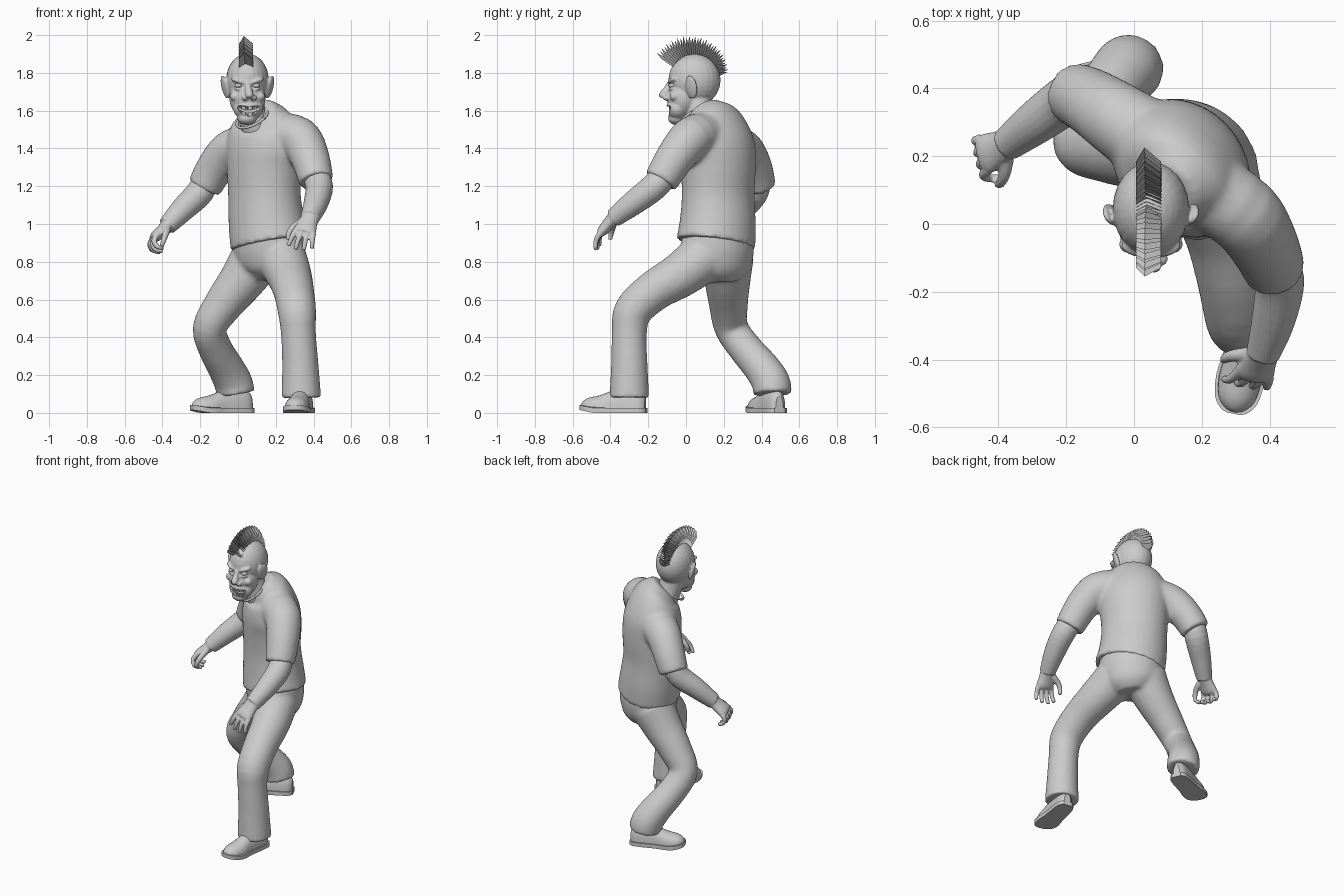
import bpy, bmesh, math
from mathutils import Vector as V, Matrix

if "Cube" in bpy.data.objects:
    bpy.data.objects.remove(bpy.data.objects["Cube"])

LAT = V((0.707, -0.707, 0))          # the body's own left; it faces (-x, -y)


def catmull(p, steps=4):
    out = []
    for i in range(len(p) - 1):
        a, b, c, d = p[max(i - 1, 0)], p[i], p[i + 1], p[min(i + 2, len(p) - 1)]
        for k in range(steps):
            t = k / steps
            out.append([0.5 * (2 * b[j] + (c[j] - a[j]) * t + (2 * a[j] - 5 * b[j] + 4 * c[j] - d[j]) * t * t
                               + (3 * b[j] - a[j] - 3 * c[j] + d[j]) * t ** 3) for j in range(len(b))])
    return out + [list(p[-1])]


def tube(bm, pts, side=LAT, n=20):
    """Loft ellipses along a smooth path of (x, y, z, half width[, half depth])."""
    pts = catmull([tuple(p) if len(p) == 5 else (*p, p[3]) for p in pts])
    rings = []
    for i, p in enumerate(pts):
        t = (V(pts[min(i + 1, len(pts) - 1)][:3]) - V(pts[max(i - 1, 0)][:3])).normalized()
        u = (side - t * side.dot(t)).normalized()
        w = t.cross(u)
        rings.append([bm.verts.new(V(p[:3]) + u * p[3] * math.cos(a) + w * p[4] * math.sin(a))
                      for a in (2 * math.pi * k / n for k in range(n))])
    for r, s in zip(rings, rings[1:]):
        for k in range(n):
            bm.faces.new((r[k], r[(k + 1) % n], s[(k + 1) % n], s[k]))
    bm.faces.new(rings[0][::-1])
    bm.faces.new(rings[-1])


def ball(bm, c, r, rot=(0, 0, 0)):
    m = Matrix.Translation(c)
    for ang, ax in zip(rot, 'XYZ'):
        m = m @ Matrix.Rotation(ang, 4, ax)
    return bmesh.ops.create_uvsphere(bm, u_segments=24, v_segments=16, radius=1,
                                     matrix=m @ Matrix.Diagonal((*r, 1)))['verts']


def finish(name, bm, voxel=0, smooth=0):
    bmesh.ops.recalc_face_normals(bm, faces=bm.faces)
    me = bpy.data.meshes.new(name)
    bm.to_mesh(me)
    bm.free()
    ob = bpy.data.objects.new(name, me)
    bpy.context.collection.objects.link(ob)
    if voxel:                         # fuse overlapping volumes into one skin
        m = ob.modifiers.new('fuse', 'REMESH')
        m.mode, m.voxel_size, m.use_smooth_shade = 'VOXEL', voxel, True
        s = ob.modifiers.new('relax', 'SMOOTH')
        s.factor, s.iterations = 0.5, smooth
    return ob


# shirt: torso, upper back and two short sleeves
bm = bmesh.new()
tube(bm, [(.168, .158, .895, .222, .197), (.152, .168, 1.0, .214, .19), (.14, .17, 1.15, .206, .178),
          (.14, .17, 1.3, .215, .183), (.14, .16, 1.42, .225, .178), (.132, .14, 1.53, .19, .145),
          (.115, .115, 1.58, .13, .11), (.1, .1, 1.605, .085, .08)], n=32)
ball(bm, (.16, .155, 1.515), (.13, .12, .11))
tube(bm, [(.2, .11, 1.475, .12), (.32, .03, 1.455, .115), (.38, -.055, 1.355, .104), (.415, -.135, 1.225, .092)])
tube(bm, [(.04, .25, 1.41, .12), (-.05, .31, 1.38, .11), (-.125, .36, 1.29, .1), (-.178, .385, 1.195, .092)])
finish('shirt', bm, .012, 8)

# shirt collar
bm = bmesh.new()
nrm = V((-.4, -.4, .8)).normalized()
w = nrm.cross(LAT)
pts = [V((.075, .05, 1.56)) + (LAT * math.cos(a) + w * math.sin(a)) * .088
       for a in (k * math.pi / 8 for k in range(17))]
tube(bm, [(*p, .008) for p in pts], nrm, 8)
for f in bm.faces:
    f.smooth = True
finish('shirt_collar', bm)

# trousers: pelvis, forward left leg, trailing right leg
bm = bmesh.new()
tube(bm, [(.165, .16, .95, .195, .18), (.165, .17, .85, .2, .18), (.165, .178, .76, .175, .155),
          (.16, .18, .70, .1, .1)], n=32)
tube(bm, [(.23, .09, .82, .135), (.27, -.03, .73, .12), (.295, -.17, .645, .108), (.312, -.28, .54, .102),
          (.32, -.3, .42, .093), (.33, -.3, .25, .097), (.335, -.3, .08, .106)])
tube(bm, [(.1, .22, .82, .14), (.02, .22, .7, .122), (-.08, .225, .57, .103), (-.15, .24, .45, .09),
          (-.12, .315, .34, .09), (-.065, .40, .24, .096), (-.025, .45, .16, .102), (-.012, .458, .1, .102)])
finish('trousers', bm, .012, 5)


# shoes: shaped upper on a flat welted sole
def shoe(name, heel, toe):
    heel, toe = V((*heel, 0)), V((*toe, 0))
    d = (toe - heel).normalized()
    s = V((d.y, -d.x, 0))
    prof = catmull([(0, .022, .09), (.08, .045, .12), (.3, .052, .135), (.5, .055, .12), (.7, .064, .094),
                    (.88, .056, .08), (.97, .034, .062), (1, .012, .045)], 3)
    up = bmesh.new()
    rings = []
    for t, hw, h in prof:
        c = heel.lerp(toe, t)
        rings.append([up.verts.new(c + s * hw * math.cos(a) + V((0, 0, .02 + (h - .02) * math.sin(a) ** .8)))
                      for a in (math.pi * k / 12 for k in range(13))])
    for r, q in zip(rings, rings[1:]):
        for k in range(13):
            up.faces.new((r[k], r[(k + 1) % 13], q[(k + 1) % 13], q[k])).smooth = k < 12
    up.faces.new(rings[0])
    up.faces.new(rings[-1][::-1])
    finish(name + '_upper', up)
    so = bmesh.new()
    outline = [heel.lerp(toe, t * 1.03 - .015) + s * (hw + .008) for t, hw, h in prof]
    outline += [heel.lerp(toe, t * 1.03 - .015) - s * (hw + .008) for t, hw, h in prof[::-1]]
    f = so.faces.new([so.verts.new(p) for p in outline])
    ext = bmesh.ops.extrude_face_region(so, geom=[f])
    top = [v for v in ext['geom'] if isinstance(v, bmesh.types.BMVert)]
    bmesh.ops.translate(so, verts=top, vec=(0, 0, .026))
    for v in so.verts:                # toe spring
        v.co.z += .2 * max(0, (v.co - heel).dot(d) - .27)
    finish(name + '_sole', so)


shoe('left_shoe', (.36, -.215), (.295, -.555))
shoe('right_shoe', (.07, .495), (-.24, .36))


# bare forearms with hands
def arm(name, path, d, s, n, curl, length, size):
    d, s = V(d).normalized(), V(s)
    s = (s - d * s.dot(d)).normalized()
    n = (V(n) - d * V(n).dot(d) - s * V(n).dot(s)).normalized()
    w = V(path[-1][:3])
    bm = bmesh.new()
    tube(bm, path, s)
    at = lambda a, b, c: w + (d * a + s * b + n * c) * size
    k_ = lambda *r: tuple(x * size for x in r)
    tube(bm, [(*at(-.03, 0, 0), .044, .04), (*at(.03, 0, 0), *k_(.043, .027)), (*at(.07, 0, 0), *k_(.05, .025)),
              (*at(.09, 0, 0), *k_(.046, .018))], s)
    for k in range(4):
        b, ang = .038 - .026 * k, curl * .4
        p, pts = at(.08, b, 0), []
        step = length * (.9, 1, .95, .78)[k] / 3
        for j in range(4):
            pts.append((*p, (.0135 - .0013 * j) * size))
            p = p + (d * math.cos(ang) + n * math.sin(ang) + s * .12 * (1.5 - k)) * step
            ang += curl
        tube(bm, pts, s, 10)
    tube(bm, [(*at(.02, .03, .01), .022), (*at(.05, .06, .022), .018), (*at(.08, .072, .035), .015),
              (*at(.105, .068, .05), .011)], n, 10)
    finish(name, bm, .0055, 2)


arm('left_forearm_and_hand', [(.4, -.1, 1.28, .07), (.43, -.165, 1.2, .073), (.412, -.28, 1.11, .065),
    (.38, -.385, 1.03, .05)], (-.28, -.6, -.7), (-1, .1, .1), (0, .6, -.6), .3, .11, 1.2)
arm('right_forearm_and_hand', [(-.16, .38, 1.26, .07), (-.2, .365, 1.17, .073), (-.29, .3, 1.08, .065),
    (-.375, .235, .99, .05)], (-.65, -.3, -.6), (.1, -1, .1), (.6, 0, -.7), .9, .115, 1.2)

# head: skull, jaw, neck and modelled features
X = .05
bm = bmesh.new()
ball(bm, (X, .045, 1.762), (.113, .138, .14))
ball(bm, (X, -.012, 1.67), (.096, .088, .11))
ball(bm, (X + .005, -.045, 1.61), (.08, .06, .06))
ball(bm, (X - .002, -.05, 1.56), (.052, .045, .036))
tube(bm, [(.1, .1, 1.5, .085), (.07, .07, 1.6, .075), (.05, .05, 1.7, .075)])
tube(bm, [(X, -.08, 1.755, .014), (X + .005, -.1, 1.715, .018), (X + .01, -.122, 1.682, .022),
          (X + .01, -.127, 1.668, .014)])
for e in (-1, 1):
    ball(bm, (X + .01 + e * .022, -.103, 1.668), (.018, .02, .015))
    ball(bm, (X + e * .05, -.072, 1.758), (.042, .022, .014), (0, -e * .35, e * .35))
    ball(bm, (X + e * .064, -.06, 1.675), (.03, .026, .025))
    ball(bm, (X + e * .118, .028, 1.725), (.014, .034, .064), (.15, e * .22, -e * .5))
    ball(bm, (X + e * .047, -.079, 1.715), (.026, .012, .009), (0, -e * .2, e * .3))
head = finish('head', bm, .0055, 3)

# open grinning mouth
bm = bmesh.new()
for v in ball(bm, (X + .008, -.105, 1.596), (.068, .05, .027)):
    v.co.z += 6 * (v.co.x - X - .008) ** 2
cut = finish('mouth_cutter', bm)
cut.hide_render = True
cut.hide_viewport = True
b = head.modifiers.new('mouth', 'BOOLEAN')
b.operation, b.object, b.solver = 'DIFFERENCE', cut, 'EXACT'

# teeth in two rows
bm = bmesh.new()
for row in (-1, 1):
    for k in range(9):
        dx = (k - 4) * .0115
        y = -.026 - .056 * math.sqrt(1 - (dx / .08) ** 2)
        m = Matrix.Translation((X + .008 + dx, y, 1.596 + row * .016 + 6 * dx * dx))
        bmesh.ops.create_cube(bm, size=1, matrix=m @ Matrix.Diagonal((.0095, .014, .018, 1)))
finish('teeth', bm)

# eyes
for side, e in (('right', -1), ('left', 1)):
    bm = bmesh.new()
    ball(bm, (X + e * .046, -.072, 1.733), (.021, .02, .014))
    for f in bm.faces:
        f.smooth = True
    finish(side + '_eye', bm)

# mohawk: fan of pointed hair cards, each folded along its middle
bm = bmesh.new()
N = 34
for i in range(N):
    t = i / (N - 1)
    a = math.radians(143 - 128 * t)
    c = V((.043, .045, 1.757))
    out, tan = V((0, math.cos(a), math.sin(a))), V((0, math.sin(a), -math.cos(a)))
    tip = .25 - .062 * t ** 1.8 - (.008 if i % 2 else 0)
    q = lambda x, r, f: bm.verts.new(c + V((x, 0, 0)) + out * r + tan * f)
    mid0, mid1 = q(-.005, .125, .01), q(-.012, tip, .0)
    for e in (-1, 1):
        bm.faces.new((mid0, q(e * .038, .115, -.008), q(e * .037, tip - .04, -.012), mid1))
finish('mohawk', bm)
